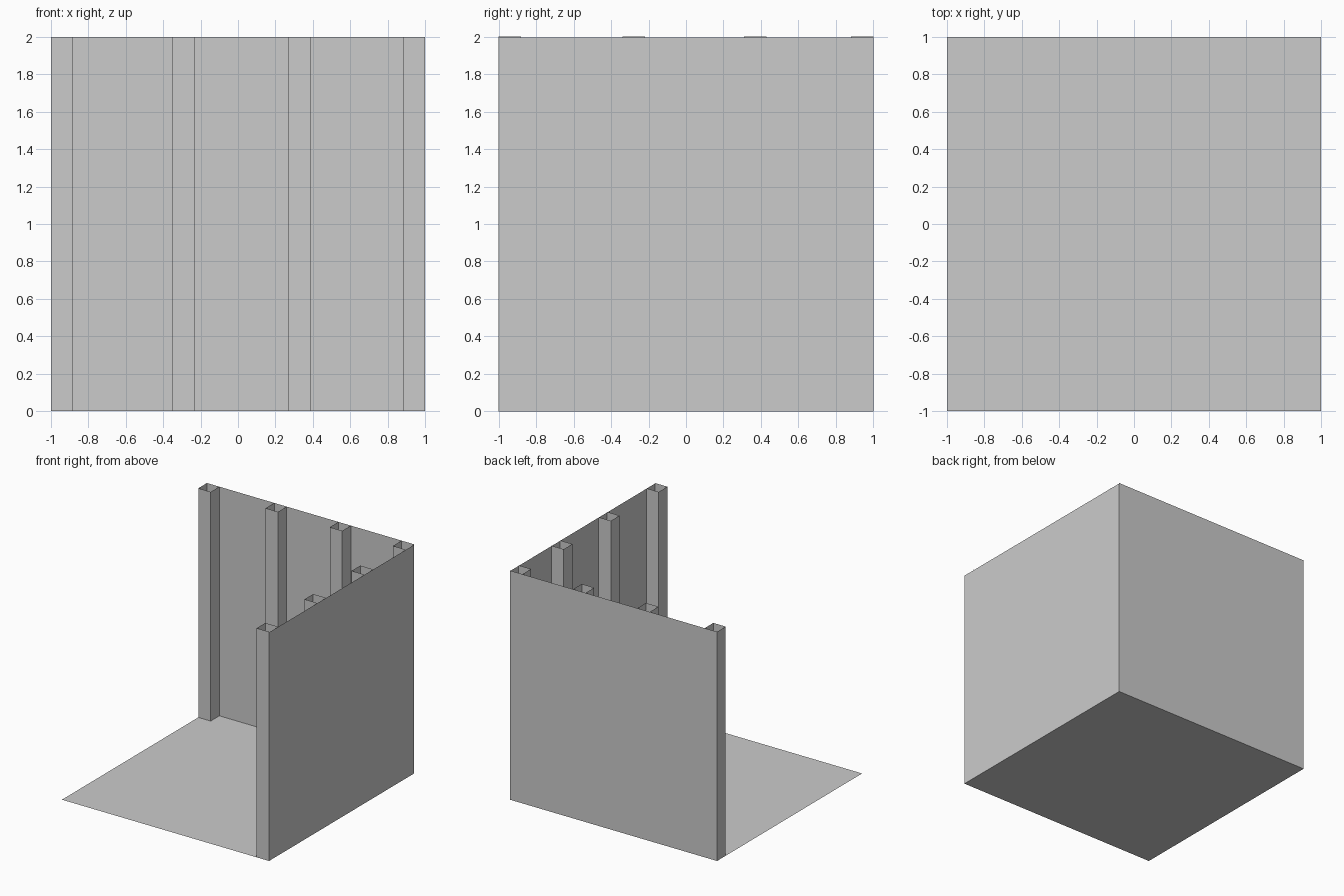
import bpy, bmesh

if "Cube" in bpy.data.objects:
    bpy.data.objects.remove(bpy.data.objects["Cube"])

W = 0.12       # post width and depth
TOP = 2.0      # post height
WALL_TOP = 1.995


def strip(name, path, z0, z1):
    """Thin vertical sheet following a plan-view path."""
    bm = bmesh.new()
    low = [bm.verts.new((x, y, z0)) for x, y in path]
    high = [bm.verts.new((x, y, z1)) for x, y in path]
    for i in range(len(path) - 1):
        bm.faces.new((low[i], low[i + 1], high[i + 1], high[i]))
    me = bpy.data.meshes.new(name)
    bm.to_mesh(me)
    bm.free()
    ob = bpy.data.objects.new(name, me)
    bpy.context.collection.objects.link(ob)
    return ob


# Floor sheet
bpy.ops.mesh.primitive_plane_add(size=2, location=(0, 0, 0))
bpy.context.object.name = "floor"

# Two wall sheets
strip("back_wall", [(-1, 1), (1, 1)], 0, TOP)
strip("right_wall", [(1, 1), (1, -1)], 0, WALL_TOP)

# Hollow, open-topped posts on the back wall
for i, x in enumerate((-1.0, -0.35, 0.27)):
    strip(f"back_post_{i + 1}",
          [(x, 1), (x, 1 - W), (x + W, 1 - W), (x + W, 1)], 0, TOP)

# Hollow, open-topped posts on the right wall
for i, y in enumerate((-1.0, -0.34, 0.31)):
    strip(f"right_post_{i + 1}",
          [(1, y + W), (1 - W, y + W), (1 - W, y), (1, y)], 0, TOP)

# Shared post in the corner
strip("corner_post", [(1 - W, 1), (1 - W, 1 - W), (1, 1 - W)], 0, TOP)
